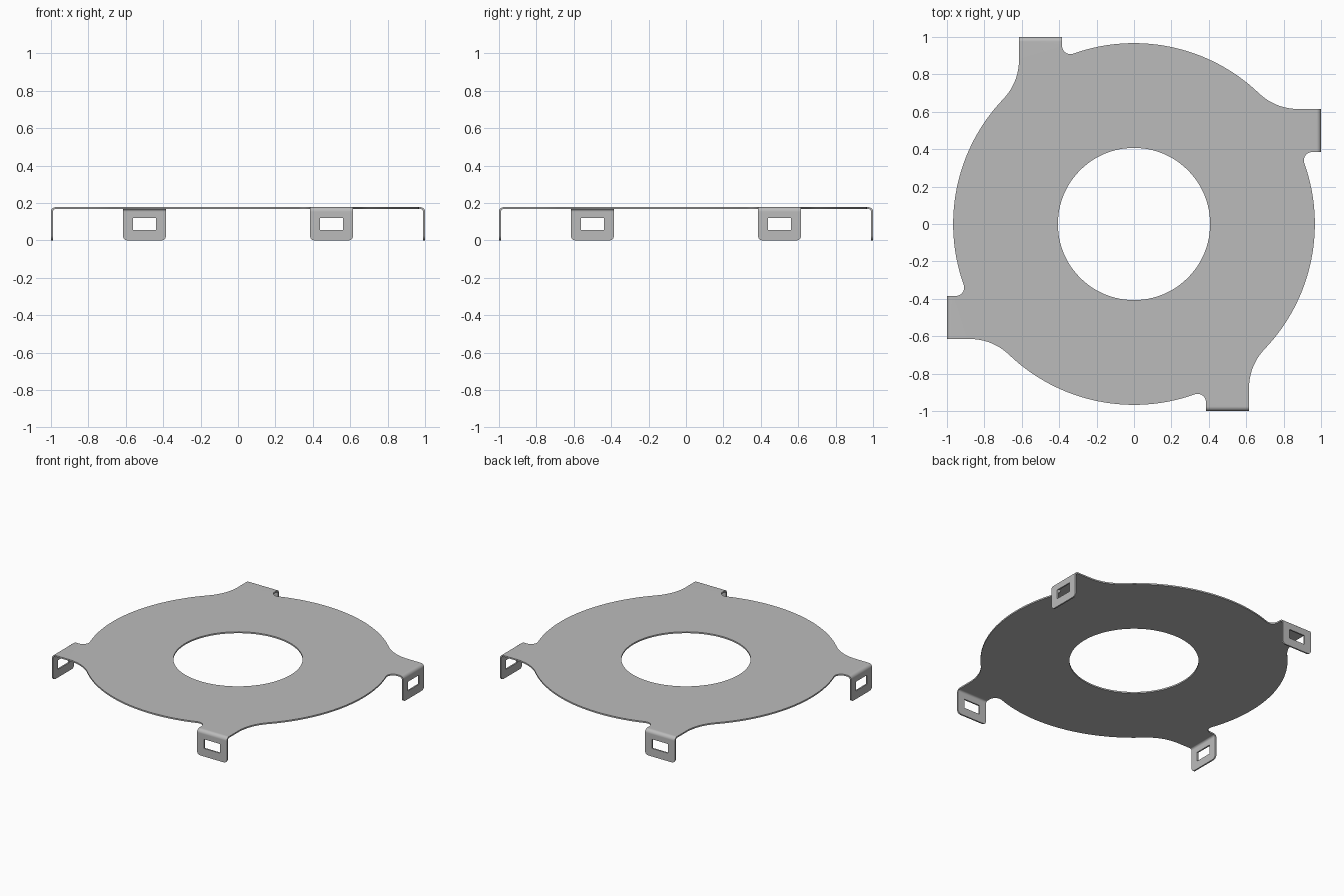
import bpy, bmesh
from math import pi, sin, cos, atan2, sqrt
from mathutils import Matrix, Vector

if "Cube" in bpy.data.objects:
    bpy.data.objects.remove(bpy.data.objects["Cube"], do_unlink=True)

TOP, THICK, BEND = 0.178, 0.01, 0.024     # sheet height, thickness, bend radius
DISC, HOLE = 0.967, 0.407                 # plate radii
LEFT, RIGHT = 0.385, 0.615                # tab sides
SMALL, BIG = 0.045, 0.30                  # fillets beside each tab
BEND_STEPS = 6


def arc(cx, cy, r, a0, a1, n):
    return [(cx + r * cos(a0 + (a1 - a0) * i / n),
             cy + r * sin(a0 + (a1 - a0) * i / n)) for i in range(n + 1)]


def tangent_centre(x, r):
    """Centre of a fillet that touches the disc, at the given x."""
    return x, -sqrt((DISC + r) ** 2 - x ** 2)


def loop(bm, points):
    vs = [bm.verts.new(p) for p in points]
    return [bm.edges.new((v, vs[(i + 1) % len(vs)])) for i, v in enumerate(vs)]


def fill(bm, outer, inner):
    edges = loop(bm, outer) + loop(bm, inner)
    bmesh.ops.triangle_fill(bm, edges=edges, use_beauty=True)


# One quarter of the plate outline: notch fillet, tab, wide fillet, disc edge
sx, sy = tangent_centre(LEFT - SMALL, SMALL)
bx, by = tangent_centre(RIGHT + BIG, BIG)
quarter = arc(sx, sy, SMALL, atan2(-sy, -sx), 0, 12)
quarter += [(LEFT, BEND - 1), (RIGHT, BEND - 1)]
quarter += arc(bx, by, BIG, pi, atan2(-by, -bx), 14)
quarter += arc(0, 0, DISC, atan2(by, bx), atan2(sy, sx) + pi / 2, 28)[1:-1]

turns = [Matrix.Rotation(k * pi / 2, 4, 'Z') for k in range(4)]
bm = bmesh.new()

# Flat plate with the round centre hole
outline = [t @ Vector((x, y, TOP)) for t in turns for x, y in quarter]
fill(bm, outline, [(x, y, TOP) for x, y in arc(0, 0, HOLE, 0, 2 * pi, 96)[:-1]])

# Four bent tabs, each with rounded lower corners and a rectangular slot
C = 0.025
flap = [(RIGHT, TOP - BEND), (LEFT, TOP - BEND)]
flap += arc(LEFT + C, C, C, pi, 1.5 * pi, 6)
flap += arc(RIGHT - C, C, C, 1.5 * pi, 2 * pi, 6)
slot = [(0.438, 0.056), (0.562, 0.056), (0.562, 0.12), (0.438, 0.12)]
bend = arc(BEND - 1, TOP - BEND, BEND, pi / 2, pi, BEND_STEPS)
for t in turns:
    fill(bm, [t @ Vector((x, -1, z)) for x, z in flap],
         [t @ Vector((x, -1, z)) for x, z in slot])
    rows = [[bm.verts.new(t @ Vector((x, y, z))) for x in (LEFT, RIGHT)]
            for y, z in bend]
    for a, b in zip(rows, rows[1:]):
        bm.faces.new((a[0], b[0], b[1], a[1]))

# Join into one sheet facing outward
bmesh.ops.remove_doubles(bm, verts=bm.verts[:], dist=1e-4)
bmesh.ops.recalc_face_normals(bm, faces=bm.faces[:])
bm.normal_update()
if sum(f.normal.z * f.calc_area() for f in bm.faces) < 0:
    bmesh.ops.reverse_faces(bm, faces=bm.faces[:])

mesh = bpy.data.meshes.new("tabbed_ring_plate")
bm.to_mesh(mesh)
bm.free()
plate = bpy.data.objects.new("tabbed_ring_plate", mesh)
bpy.context.collection.objects.link(plate)

# Plain grey metal
grey = bpy.data.materials.new("light_grey_metal")
grey.use_nodes = True
colour = (0.5, 0.5, 0.5, 1)
grey.diffuse_color = colour
for node in grey.node_tree.nodes:
    if node.type == 'BSDF_PRINCIPLED':
        node.inputs["Base Color"].default_value = colour
mesh.materials.append(grey)

# Sheet thickness, then smooth shading with crisp rims
bpy.ops.object.select_all(action='DESELECT')
plate.select_set(True)
bpy.context.view_layer.objects.active = plate
solid = plate.modifiers.new("thickness", 'SOLIDIFY')
solid.thickness = THICK
solid.offset = -1
solid.use_even_offset = True
bpy.ops.object.modifier_apply(modifier=solid.name)
bpy.ops.object.shade_smooth_by_angle(angle=pi / 6)
weighted = plate.modifiers.new("flat_faces", 'WEIGHTED_NORMAL')
weighted.keep_sharp = True
